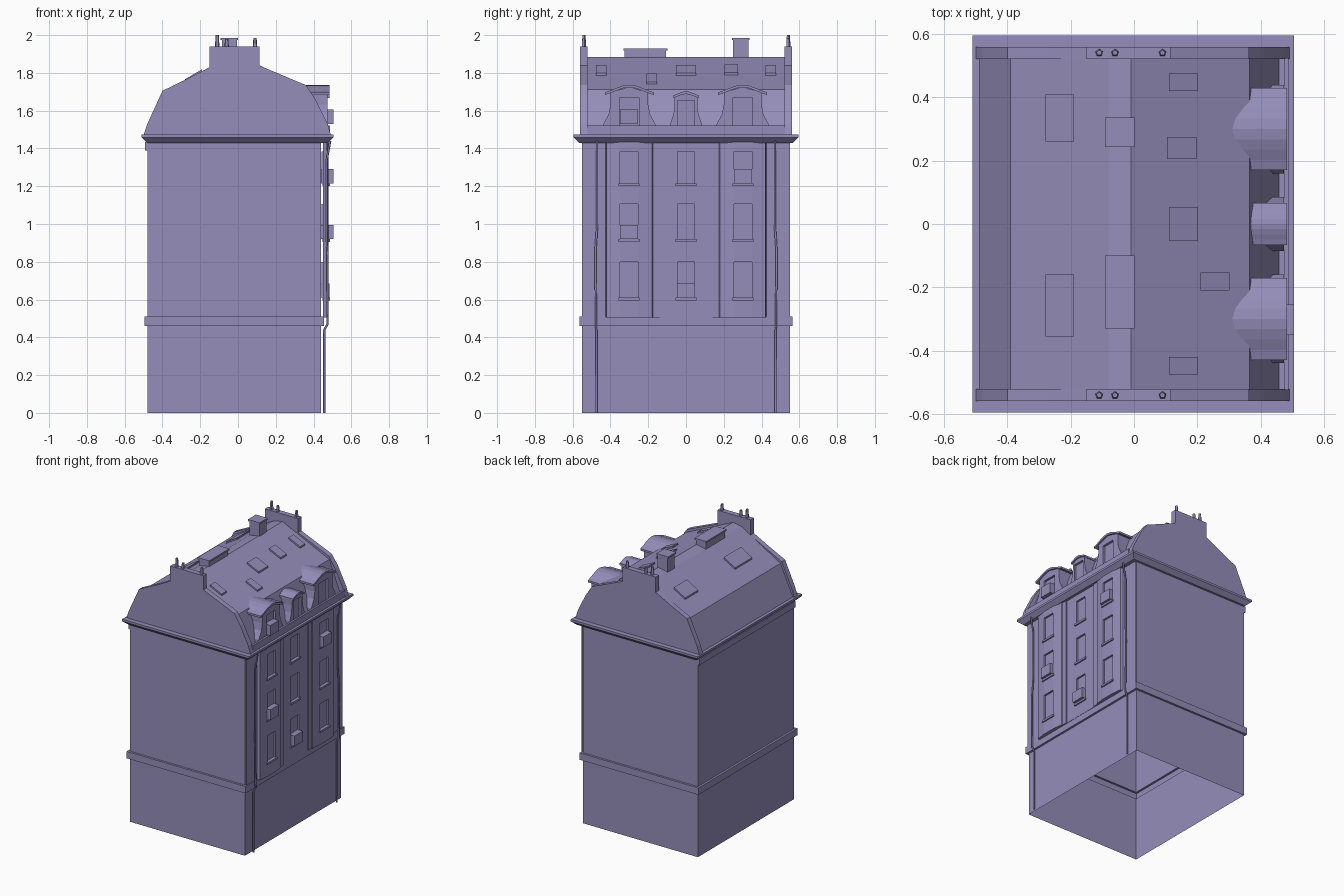
import bpy, bmesh, math
from mathutils import Vector

cube = bpy.data.objects.get("Cube")
if cube:
    bpy.data.objects.remove(cube, do_unlink=True)

COLOUR = (0.30, 0.27, 0.49, 1)
mat = bpy.data.materials.new("lavender_grey")
mat.use_nodes = True
mat.diffuse_color = COLOUR
mat.node_tree.nodes["Principled BSDF"].inputs["Base Color"].default_value = COLOUR


def finish(name, bm, recalc=True):
    if recalc:
        bmesh.ops.recalc_face_normals(bm, faces=bm.faces)
    me = bpy.data.meshes.new(name)
    bm.to_mesh(me)
    bm.free()
    me.materials.append(mat)
    ob = bpy.data.objects.new(name, me)
    bpy.context.collection.objects.link(ob)
    return ob


def prism(name, pts, axis, a, b):
    """Extrude a 2D outline along x or y (pts hold the other axis and z)."""
    bm = bmesh.new()
    def loop(t):
        return [bm.verts.new((t, p, z) if axis == "x" else (p, t, z)) for p, z in pts]
    lo, hi = loop(a), loop(b)
    bm.faces.new(lo)
    bm.faces.new(hi)
    for i in range(len(pts)):
        j = (i + 1) % len(pts)
        bm.faces.new((lo[i], lo[j], hi[j], hi[i]))
    return finish(name, bm)


def box(name, x0, x1, y0, y1, z0, z1):
    return prism(name, [(y0, z0), (y1, z0), (y1, z1), (y0, z1)], "x", x0, x1)


def ring_sweep(name, x0, x1, half_y, profile):
    """Sweep an (offset, height) profile round a rectangle, open at both ends."""
    bm = bmesh.new()
    loops = []
    for d, z in profile:
        corners = ((x0 - d, -half_y - d), (x1 + d, -half_y - d),
                   (x1 + d, half_y + d), (x0 - d, half_y + d))
        loops.append([bm.verts.new((x, y, z)) for x, y in corners])
    for a, b in zip(loops, loops[1:]):
        for i in range(4):
            j = (i + 1) % 4
            bm.faces.new((a[i], a[j], b[j], b[i]))
    return finish(name, bm, recalc=False)


def tube(name, path, radius):
    cu = bpy.data.curves.new(name, "CURVE")
    cu.dimensions = "3D"
    cu.bevel_depth = radius
    cu.bevel_resolution = 1
    sp = cu.splines.new("POLY")
    sp.points.add(len(path) - 1)
    for p, co in zip(sp.points, path):
        p.co = (*co, 1)
    cu.materials.append(mat)
    ob = bpy.data.objects.new(name, cu)
    bpy.context.collection.objects.link(ob)


# Hollow walls with string course, then the cornice
ring_sweep("walls", -0.48, 0.44, 0.55,
           [(0, 0), (0, 0.46), (0.015, 0.46), (0.015, 0.51), (0, 0.51), (0, 1.44)])
ring_sweep("cornice", -0.48, 0.475, 0.565,
           [(-0.04, 1.43), (0, 1.43), (0.03, 1.458), (0.03, 1.473), (-0.06, 1.473)])
box("back_frieze", -0.492, -0.47, -0.55, 0.55, 1.39, 1.435)

# Street facade: two bowed bays, recessed windows
FLOORS = [(0.61, 0.80), (0.92, 1.105), (1.215, 1.385)]
half = [(0.045, 0.457), (0.14, 0.457), (0.14, 0.464), (0.175, 0.464), (0.18, 0.47),
        (0.255, 0.479), (0.35, 0.479), (0.42, 0.47), (0.425, 0.45), (0.55, 0.45)]
outline = [(-y, x) for y, x in reversed(half)] + half
levels = [0.505] + [z for f in FLOORS for z in f] + [1.44]
bm = bmesh.new()
grid = [[bm.verts.new((x, y, z)) for y, x in outline] for z in levels]
windows = []
for r in range(len(levels) - 1):
    for c in range(len(outline) - 1):
        f = bm.faces.new((grid[r][c], grid[r][c + 1], grid[r + 1][c + 1], grid[r + 1][c]))
        mid = abs(f.calc_center_median().y)
        if r % 2 and (mid < 0.01 or abs(mid - 0.3025) < 0.001):
            windows.append(f)
ends = [bm.verts.new((0.43, y, levels[0])) for y in (0.55, -0.55)]
bm.faces.new(list(reversed(grid[0])) + list(reversed(ends)))
for f in bmesh.ops.extrude_discrete_faces(bm, faces=windows)["faces"]:
    bmesh.ops.translate(bm, verts=f.verts, vec=(-0.014, 0, 0))
finish("street_facade", bm, recalc=False)

# Sills and window boxes
for y, x in ((-0.3025, 0.479), (0, 0.457), (0.3025, 0.479)):
    for z, _ in FLOORS:
        box("window_sill", x - 0.01, x + 0.009, y - 0.056, y + 0.056, z - 0.014, z)
for y, z, x in ((0.3025, 1.215, 0.505), (-0.3025, 0.92, 0.505),
                (0, 0.61, 0.485), (-0.3025, 1.53, 0.505)):
    box("window_box", 0.44, x, y - 0.048, y + 0.048, z, z + 0.075)

# Roof and gable parapets
prism("roof", [(-0.49, 1.47), (-0.39, 1.69), (-0.08, 1.872), (-0.01, 1.885),
               (0.365, 1.712), (0.46, 1.47)], "y", -0.53, 0.53)
gable = [(-0.50, 1.47), (-0.48, 1.53), (-0.40, 1.705), (-0.27, 1.768), (-0.15, 1.83),
         (-0.15, 1.94), (0.115, 1.94), (0.115, 1.838), (0.36, 1.735), (0.41, 1.66),
         (0.475, 1.53), (0.492, 1.47)]
for s in (-1, 1):
    prism("gable_parapet", gable, "y", s * 0.522, s * 0.56)
    # Clay chimney pots
    for x, top in ((-0.11, 2.0), (-0.06, 1.98), (0.09, 1.985)):
        bm = bmesh.new()
        bmesh.ops.create_cone(bm, cap_ends=True, segments=5, radius1=0.013,
                              radius2=0.009, depth=top - 1.93)
        bmesh.ops.translate(bm, verts=bm.verts, vec=(x, s * 0.541, (top + 1.93) / 2))
        finish("chimney_pot", bm)
    # Drain pipes
    tube("drain_pipe", [(0.457, s * 0.475, 0), (0.457, s * 0.475, 0.44),
                        (0.474, s * 0.476, 0.47), (0.472, s * 0.48, 0.85),
                        (0.468, s * 0.47, 1.0), (0.468, s * 0.47, 1.33),
                        (0.488, s * 0.47, 1.44)], 0.006)
box("eaves_rail", 0.474, 0.488, -0.525, 0.525, 1.47, 1.522)

# Ridge chimneys
for y0, y1, top in ((0.25, 0.33, 1.985), (-0.325, -0.105, 1.93)):
    box("ridge_chimney", -0.085, -0.005, y0, y1, 1.83, top - 0.01)
    box("chimney_cap", -0.092, 0.001, y0 - 0.006, y1 + 0.006, top - 0.012, top)


# Dormers: flared cheeks, notched window front, arched cap
def dormer(y, cheek, flare, win, win_top, eave, rise, over, x_back):
    side = [(flare, 1.47), (flare, 1.525), (cheek + 0.25 * (flare - cheek), 1.58),
            (cheek, 1.63), (cheek, eave)]
    top = [(0, eave + rise - 0.012)]
    right = [(y + p, z) for p, z in side]
    left = [(y - p, z) for p, z in reversed(side)]
    crown = [(y + p, z) for p, z in top]
    prism("dormer_body", right + crown + left, "x", x_back + 0.02, 0.458)
    notch = [(y - win, 1.47), (y - win, win_top), (y + win, win_top), (y + win, 1.47)]
    prism("dormer_front", right + crown + left + notch, "x", 0.455, 0.474)
    arc = []
    for i in range(9):
        t = -1 + i / 4
        arc.append((y + t * over, eave + rise * (0.5 + 0.5 * math.cos(math.pi * t)) ** 0.7))
    under = [(p, z - 0.014) for p, z in reversed(arc)]
    prism("dormer_cap", arc + under, "x", x_back, 0.484)


for s in (-1, 1):
    dormer(s * 0.3, 0.10, 0.14, 0.052, 1.67, 1.697, 0.04, 0.13, 0.275)
dormer(0, 0.06, 0.085, 0.045, 1.655, 1.682, 0.02, 0.066, 0.35)


# Skylights lying on the slopes
def skylight(x0, x1, y0, y1, a, b):
    def z(x):
        return a[1] + (x - a[0]) * (b[1] - a[1]) / (b[0] - a[0])
    prism("skylight", [(x0, z(x0) - 0.01), (x1, z(x1) - 0.01),
                       (x1, z(x1) + 0.012), (x0, z(x0) + 0.012)], "y", y0, y1)


for x, y, h in ((0.11, 0.448, 0.028), (0.105, 0.24, 0.035), (0.11, 0, 0.053),
                (0.21, -0.182, 0.028), (0.11, -0.448, 0.028)):
    skylight(x, x + 0.092, y - h, y + h, (-0.01, 1.885), (0.365, 1.712))
for y0, y1 in ((0.26, 0.41), (-0.355, -0.16)):
    skylight(-0.28, -0.19, y0, y1, (-0.39, 1.69), (-0.08, 1.872))
